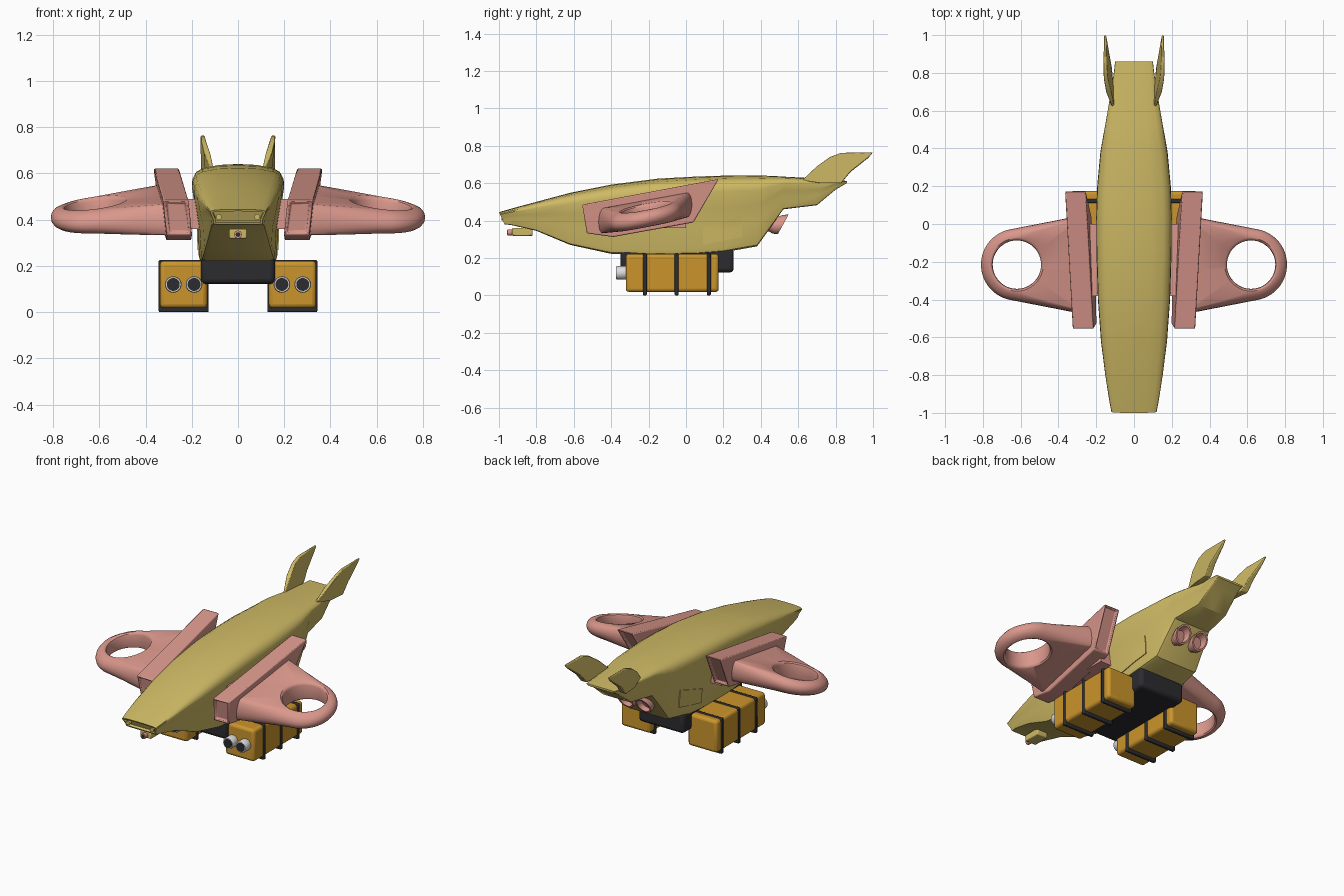
import bpy, bmesh, math

if "Cube" in bpy.data.objects:
    bpy.data.objects.remove(bpy.data.objects["Cube"])


def mat(name, rgb):
    m = bpy.data.materials.new(name)
    m.diffuse_color = (*rgb, 1)
    m.use_nodes = True
    m.node_tree.nodes["Principled BSDF"].inputs["Base Color"].default_value = m.diffuse_color
    return m


YELLOW = mat("hull_yellow", (0.62, 0.49, 0.13))
PINK = mat("wing_pink", (0.70, 0.31, 0.26))
AMBER = mat("pod_amber", (0.60, 0.30, 0.025))
DARK = mat("dark_rubber", (0.025, 0.025, 0.03))
GREY = mat("lens_grey", (0.72, 0.72, 0.74))


def finish(name, bm, material, mirror=False, bevel=0, segs=2, angle=35):
    """Turn a bmesh into a named, shaded object."""
    bmesh.ops.recalc_face_normals(bm, faces=bm.faces[:])
    me = bpy.data.meshes.new(name)
    bm.to_mesh(me)
    bm.free()
    ob = bpy.data.objects.new(name, me)
    bpy.context.collection.objects.link(ob)
    me.materials.append(material)
    if bevel:
        b = ob.modifiers.new("bevel", 'BEVEL')
        b.width, b.segments, b.limit_method = bevel, segs, 'ANGLE'
    if mirror:
        ob.modifiers.new("mirror", 'MIRROR').use_mirror_merge = False
    bpy.context.view_layer.objects.active = ob
    ob.select_set(True)
    bpy.ops.object.shade_smooth_by_angle(angle=math.radians(angle))
    ob.select_set(False)
    return ob


def box(name, lo, hi, material, **kw):
    bm = bmesh.new()
    bmesh.ops.create_cube(bm, size=1)
    for v in bm.verts:
        v.co = [(a + b) / 2 + c * (b - a) for a, b, c in zip(lo, hi, v.co)]
    return finish(name, bm, material, **kw)


def bridge(bm, rings, closed=False):
    """Join rings of vertices with quads and return the faces in order."""
    n = len(rings[0])
    pairs = list(zip(rings, rings[1:])) + ([(rings[-1], rings[0])] if closed else [])
    return [bm.faces.new((a[i], a[(i + 1) % n], b[(i + 1) % n], b[i]))
            for a, b in pairs for i in range(n)]


def lathe_y(name, profile, centre, material, shear=0.0, n=24, mirror=True):
    """Profile of (radius, y) turned about a fore-aft axis, capped at both ends."""
    bm = bmesh.new()
    rings = []
    for r, y in profile:
        ring = []
        for k in range(n):
            a = math.tau * k / n
            z = r * math.sin(a)
            ring.append(bm.verts.new((centre[0] + r * math.cos(a), centre[1] + y + shear * z, centre[2] + z)))
        rings.append(ring)
    bridge(bm, rings)
    bm.faces.new(rings[0])
    bm.faces.new(rings[-1])
    return finish(name, bm, material, mirror=mirror)


# Hull: stations of y, bottom, top, lower half width, upper half width
STATIONS = [
    (-1.00, .380, .445, .105, .12), (-.93, .375, .465, .115, .132),
    (-.80, .345, .500, .125, .152), (-.62, .270, .548, .145, .175),
    (-.40, .222, .592, .160, .191), (-.15, .215, .624, .168, .199),
    (.05, .218, .635, .170, .200), (.20, .230, .640, .167, .195),
    (.38, .262, .641, .150, .178), (.45, .360, .639, .142, .166),
    (.52, .460, .635, .130, .153), (.70, .482, .625, .105, .122),
    (.80, .565, .617, .095, .107), (.86, .600, .612, .088, .100)]


def section(y, b, t, wb, w):
    h = t - b
    half = [(0, b), (.85 * wb, b), (.97 * wb, b + .02 * h), (wb, b + .07 * h),
            (wb + .15 * (w - wb), b + .35 * h), (wb + .6 * (w - wb), b + .58 * h),
            (w, b + .79 * h), (.985 * w, b + .86 * h), (.92 * w, b + .92 * h),
            (.78 * w, b + .96 * h), (.45 * w, b + .99 * h), (0, t)]
    return half + [(-x, z) for x, z in half[-2:0:-1]]


bm = bmesh.new()
rings = []
for k, s in enumerate(STATIONS):
    lean = .03 if k == 0 else 0
    rings.append([bm.verts.new((x, s[0] + lean * (s[2] - z) / (s[2] - s[1]), z)) for x, z in section(*s)])
bridge(bm, rings)
nose = bm.faces.new(rings[0])
bm.faces.new(rings[-1])
bmesh.ops.recalc_face_normals(bm, faces=bm.faces[:])
bmesh.ops.inset_region(bm, faces=[nose], thickness=.009, depth=0)
bmesh.ops.inset_region(bm, faces=[nose], thickness=.001, depth=-.015)
finish("hull", bm, YELLOW, angle=32)


def hull_x(y, z):
    """Half width of the hull side at a given point."""
    for a, b in zip(STATIONS, STATIONS[1:]):
        if a[0] <= y <= b[0]:
            f = (y - a[0]) / (b[0] - a[0])
            pts = section(*[p + (q - p) * f for p, q in zip(a, b)])[3:7]
            for (x0, z0), (x1, z1) in zip(pts, pts[1:]):
                if z <= z1:
                    return x0 + (x1 - x0) * (z - z0) / (z1 - z0)
    return .17


# Side hatch: thin plate following the hull
bm = bmesh.new()
grid = []
for i in range(6):
    y = .09 + .21 * i / 5
    lo, hi = .268 + .045 * i / 5, .357 + .07 * i / 5
    grid.append([bm.verts.new((hull_x(y, z) + .005, y, z))
                 for z in [lo + (hi - lo) * j / 5 for j in range(6)]])
for i in range(5):
    for j in range(5):
        bm.faces.new((grid[i][j], grid[i + 1][j], grid[i + 1][j + 1], grid[i][j + 1]))
ret = bmesh.ops.extrude_face_region(bm, geom=bm.faces[:])
for v in [g for g in ret["geom"] if isinstance(g, bmesh.types.BMVert)]:
    v.co.x -= .009
finish("side_hatch", bm, YELLOW, mirror=True)

# Nose lights and chin sensor
lathe_y("nose_light", [(.013, -.012), (.013, .02)], (.083, -.975, .412), YELLOW, n=16)
box("chin_sensor_housing", (-.038, -.93, .318), (.038, -.82, .36), YELLOW, bevel=.006)
lathe_y("chin_sensor", [(.017, -.03), (.017, .02)], (0, -.925, .336), PINK, n=16, mirror=False)
lathe_y("chin_sensor_lens", [(.010, -.002), (.010, .01)], (0, -.956, .336), DARK, n=16, mirror=False)

# Wing root fairing: slanted slab with recessed ends
SIDE = [(-.555, .485), (.175, .622), (.04, .39), (-.39, .312), (-.53, .332)]
bm = bmesh.new()
loops = []
for dx in (0, .11):
    loops.append([bm.verts.new((.197 + dx + .11 * (z - .31) + .025 * (y + .5) / .7, y, z)) for y, z in SIDE])
rim = bridge(bm, loops)
for lp in loops:
    bm.faces.new(lp)
bmesh.ops.recalc_face_normals(bm, faces=bm.faces[:])
for end in (rim[4], rim[1]):
    bmesh.ops.inset_region(bm, faces=[end], thickness=.018, depth=0)
    bmesh.ops.inset_region(bm, faces=[end], thickness=.003, depth=-.014)
finish("wing_root_fairing", bm, PINK, mirror=True, bevel=.006, angle=30)
box("wing_mount", (.12, -.38, .36), (.25, 0, .49), PINK, mirror=True)

# Wing with round duct hole: tapered planform swept around the hole
CX, CY, R, HOLE = .62, -.215, .19, .128
TAN = math.radians(79)


def reach(a):
    """Distance from the hole centre to the wing outline."""
    a = abs(a)
    if a <= TAN:
        return R
    d = R / math.cos(a - TAN) if a - TAN < 1.5 else 9
    return min(d, .35 / -math.cos(a)) if a > math.pi / 2 + .01 else d


corner = math.pi - math.atan2(.262, .35)
angles = sorted([-math.pi + math.tau * k / 72 for k in range(72)] + [corner, -corner])
bm = bmesh.new()
rings = []
for a in angles:
    d = reach(a)
    ca, sa = math.cos(a), math.sin(a)
    # radius and height factor around the cross-section
    prof = [(d, 0), (d - .004, .38), (d - .016, .72), (d - .036, .95), (d - .05, 1),
            (HOLE + .012, 1), (HOLE + .003, .88), (HOLE, .7)]
    prof = prof + [(r, -h) for r, h in prof[:0:-1]]
    ring = []
    for r, h in prof:
        x, y = CX + r * ca, r * sa
        out = min(1, max(0, (x - .3) / .45))
        half = .068 - .022 * out
        ring.append(bm.verts.new((x, CY + y, .445 - .035 * out + .19 * y + h * half)))
    rings.append(ring)
bridge(bm, rings, closed=True)
finish("ducted_wing", bm, PINK, mirror=True, angle=35)

# Tail fins
FIN = [(.62, .615), (.70, .69), (.77, .74), (.83, .762), (1.0, .765), (.975, .735),
       (.88, .66), (.83, .60), (.72, .60)]
bm = bmesh.new()
loops = []
for dx in (-.5, .5):
    lp = []
    for y, z in FIN:
        up = (z - .60) / .165
        thick = .042 - .024 * up
        if y < .65 or y > .95:
            thick = .012
        lp.append(bm.verts.new((.108 + .027 * up + .03 * min(1, (y - .62) / .15) * (1 - .4 * up)
                                + dx * thick, y, z)))
    loops.append(lp)
bridge(bm, loops)
for lp in loops:
    bm.faces.new(lp)
finish("tail_fin", bm, YELLOW, mirror=True, bevel=.004, angle=30)

# Rear exhausts: open slanted tubes
lathe_y("exhaust", [(.038, -.08), (.038, -.01), (.050, .015), (.052, .045), (.042, .045), (.034, .005)],
        (.062, .475, .38), PINK, shear=.55)

# Belly module, cargo pods and straps
box("belly_module", (-.16, -.35, .122), (.16, .255, .25), DARK, bevel=.022, segs=3)
box("cargo_pod", (.133, -.322, .018), (.338, .175, .222), AMBER, mirror=True, bevel=.018, segs=3)
for i, y in enumerate((-.22, -.05, .122)):
    box("pod_strap_%d" % (i + 1), (.127, y - .011, 0), (.343, y + .011, .226), DARK, mirror=True, bevel=.006)

# Pod lamps
for i, x in enumerate((.19, .28)):
    lathe_y("pod_lamp_%d" % (i + 1), [(.030, .06), (.036, .045), (.036, -.002), (.033, -.008), (.028, -.008)],
            (x, -.365, .12), GREY)
    lathe_y("pod_lens_%d" % (i + 1), [(.028, .01), (.028, -.010)], (x, -.365, .12), DARK)
